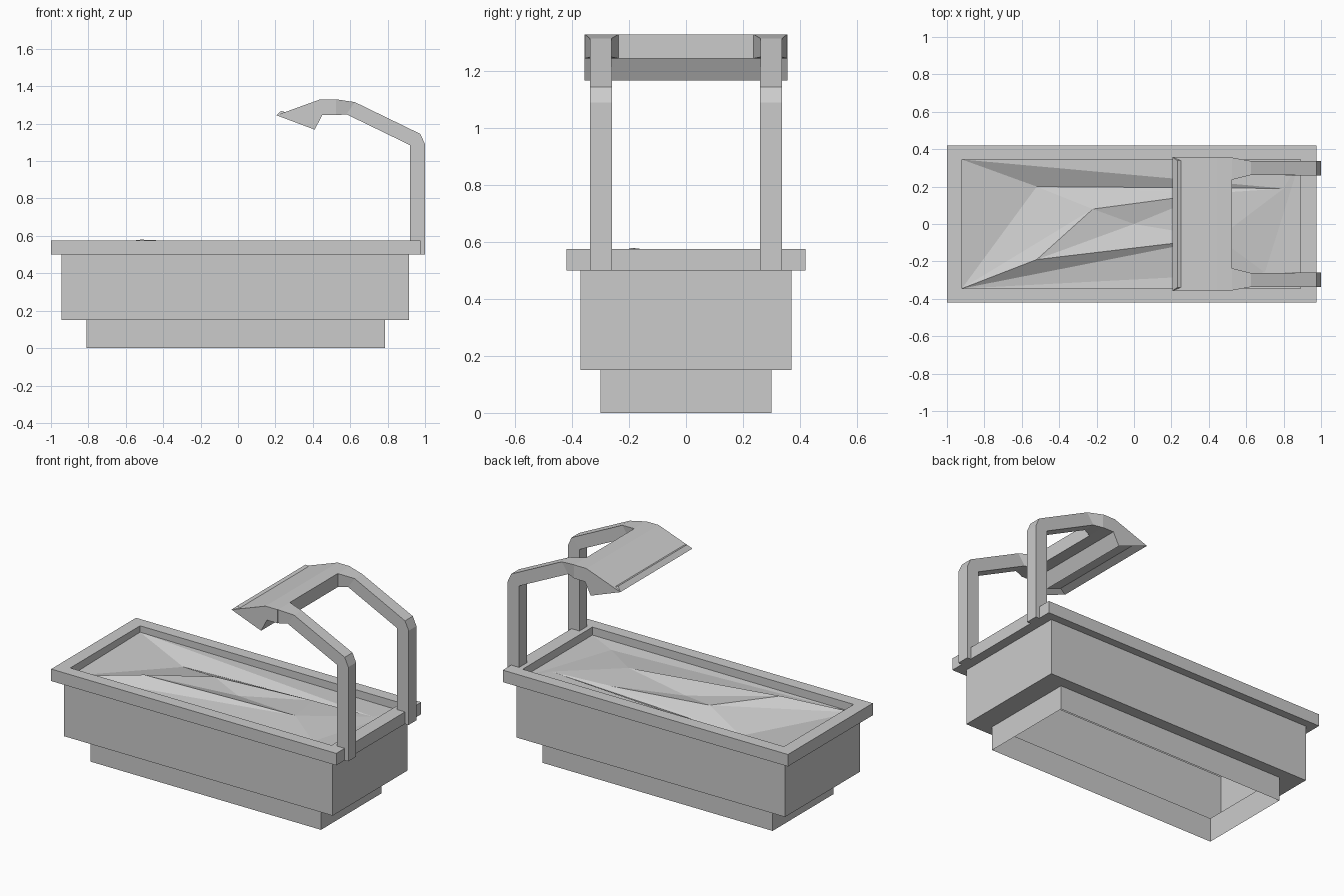
import bpy, bmesh

cube = bpy.data.objects.get("Cube")
if cube:
    bpy.data.objects.remove(cube, do_unlink=True)

grey = bpy.data.materials.new("plain_grey")
grey.use_nodes = True
grey.diffuse_color = (0.6, 0.6, 0.6, 1)
grey.node_tree.nodes["Principled BSDF"].inputs["Base Color"].default_value = (0.6, 0.6, 0.6, 1)


def finish(name, bm, recalc=True):
    if recalc:
        bmesh.ops.recalc_face_normals(bm, faces=bm.faces)
    mesh = bpy.data.meshes.new(name)
    bm.to_mesh(mesh)
    bm.free()
    mesh.materials.append(grey)
    obj = bpy.data.objects.new(name, mesh)
    bpy.context.collection.objects.link(obj)
    return obj


def bridge(bm, rings):
    """Join successive four-sided rings with quads."""
    for a, b in zip(rings, rings[1:]):
        for i in range(4):
            j = (i + 1) % 4
            bm.faces.new((a[i], a[j], b[j], b[i]))


# Stepped trough: a hollow shell, open underneath (left, right, half depth, height)
base, body = (-0.81, 0.785, 0.30), (-0.945, 0.915, 0.37)
rim, opening = (-1.0, 0.975, 0.42), (-0.92, 0.89, 0.345)
steps = [(base, 0), (base, 0.15), (body, 0.15), (body, 0.5),
         (rim, 0.5), (rim, 0.575), (opening, 0.575), (opening, 0.5)]
bm = bmesh.new()
rings = []
for (x0, x1, y), z in steps:
    rings.append([bm.verts.new(p) for p in
                  ((x0, -y, z), (x1, -y, z), (x1, y, z), (x0, y, z))])
bridge(bm, rings)
# the shell is wound so that every step faces outwards
finish("trough", bm, recalc=False)

# Uneven faceted filling inside the rim
points = dict(
    a=(-0.92, -0.345, 0.525), b=(-0.92, 0.345, 0.535),
    c=(0.89, 0.345, 0.525), d=(0.89, -0.345, 0.525),
    peak=(-0.52, -0.19, 0.58), dip=(-0.52, 0.20, 0.48),
    knoll=(-0.22, 0.08, 0.545), hollow=(0.0, 0.0, 0.515),
    back=(0.40, 0.163, 0.53), mid=(0.45, -0.075, 0.54),
    front=(0.70, -0.26, 0.515), end=(0.80, 0.19, 0.525))
facets = ["a dip b", "a knoll dip", "a peak knoll", "peak hollow knoll",
          "knoll hollow back", "knoll back dip", "peak mid hollow",
          "hollow mid back", "a front mid", "a mid peak", "a d front",
          "b dip end", "dip back end", "b end c", "c end front",
          "c front d", "end mid front", "end back mid"]
bm = bmesh.new()
verts = {k: bm.verts.new(p) for k, p in points.items()}
for facet in facets:
    bm.faces.new([verts[k] for k in facet.split()])
bmesh.ops.recalc_face_normals(bm, faces=bm.faces)
if sum(f.normal.z for f in bm.faces) < 0:
    bmesh.ops.reverse_faces(bm, faces=bm.faces)
finish("filling", bm, recalc=False)

# Bent support arms: (inner x, inner z, outer x, outer z, near y, far y)
sections = [(0.92, 0.5, 1.0, 0.5, 0.26, 0.337),
            (0.92, 1.085, 1.0, 1.09, 0.26, 0.337),
            (0.92, 1.085, 0.975, 1.145, 0.26, 0.337),
            (0.58, 1.25, 0.625, 1.315, 0.262, 0.337),
            (0.525, 1.245, 0.525, 1.33, 0.237, 0.355)]
for name, side in (("left_arm", 1), ("right_arm", -1)):
    bm = bmesh.new()
    rings = []
    for xi, zi, xo, zo, y0, y1 in sections:
        rings.append([bm.verts.new((x, side * y, z)) for x, y, z in
                      ((xi, y0, zi), (xi, y1, zi), (xo, y1, zo), (xo, y0, zo))])
    bridge(bm, rings)
    bm.faces.new(rings[0])
    bmesh.ops.remove_doubles(bm, verts=bm.verts, dist=0.001)
    finish(name, bm)

# Wedge-shaped head across both arms, recessed on its sloping underside
profile = [(0.205, 1.245), (0.44, 1.33), (0.525, 1.33),
           (0.525, 1.245), (0.45, 1.245), (0.41, 1.168)]
bm = bmesh.new()
sides = [[bm.verts.new((x, y, z)) for x, z in profile] for y in (-0.357, 0.357)]
for s in sides:
    bm.faces.new(s)
for i in range(len(profile)):
    j = (i + 1) % len(profile)
    face = bm.faces.new((sides[0][i], sides[0][j], sides[1][j], sides[1][i]))
bmesh.ops.recalc_face_normals(bm, faces=bm.faces)
bmesh.ops.inset_region(bm, faces=[face], thickness=0.025, depth=0)
bmesh.ops.translate(bm, verts=face.verts, vec=(0.01, 0, 0.03))
finish("head", bm)
